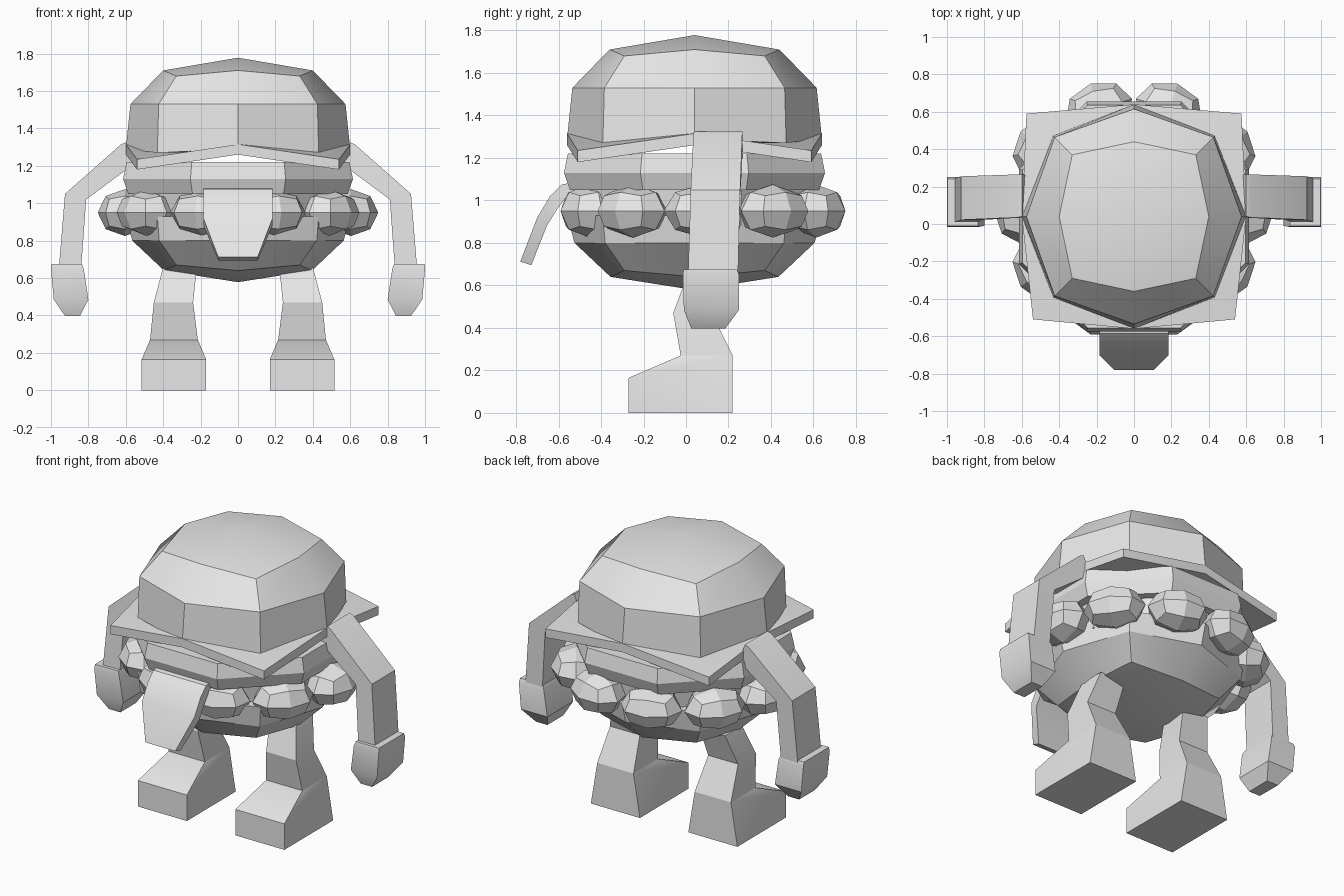
import bpy, bmesh, math
from mathutils import Vector

if "Cube" in bpy.data.objects:
    bpy.data.objects.remove(bpy.data.objects["Cube"])

grey = bpy.data.materials.new("light grey")
grey.diffuse_color = (0.8, 0.8, 0.8, 1)
grey.use_nodes = True
grey.node_tree.nodes["Principled BSDF"].inputs["Base Color"].default_value = grey.diffuse_color
CY = 0.04  # y of the body axis


def finish(name, bm, mirror=False, angle=30):
    bmesh.ops.remove_doubles(bm, verts=bm.verts, dist=1e-5)
    bmesh.ops.recalc_face_normals(bm, faces=bm.faces)
    me = bpy.data.meshes.new(name)
    bm.to_mesh(me)
    bm.free()
    me.materials.append(grey)
    me.shade_smooth()
    me.set_sharp_from_angle(angle=math.radians(angle))
    ob = bpy.data.objects.new(name, me)
    bpy.context.collection.objects.link(ob)
    if mirror:
        ob.modifiers.new("mirror", 'MIRROR')
    return ob


def loft(name, rings, **kw):
    """Skin a list of equal-length point rings and cap both ends."""
    bm = bmesh.new()
    vs = [[bm.verts.new(p) for p in r] for r in rings]
    n = len(vs[0])
    for a, b in zip(vs, vs[1:]):
        for i in range(n):
            j = (i + 1) % n
            bm.faces.new((a[i], a[j], b[j], b[i]))
    bm.faces.new(vs[0])
    bm.faces.new(vs[-1])
    return finish(name, bm, **kw)


def hull(name, points, **kw):
    bm = bmesh.new()
    for p in points:
        bm.verts.new(p)
    bmesh.ops.convex_hull(bm, input=bm.verts)
    bmesh.ops.dissolve_limit(bm, angle_limit=math.radians(2),
                             verts=bm.verts, edges=bm.edges)
    return finish(name, bm, **kw)


def octagon(z, r, z_diag=None, r_diag=None, turn=0.0):
    """Eight points whose diagonal corners may differ from the axis ones."""
    out = []
    for i in range(8):
        a = math.radians(45 * i + turn)
        rr = r_diag if i % 2 and r_diag else r
        zz = z_diag if i % 2 and z_diag else z
        out.append((rr * math.cos(a), CY + rr * math.sin(a), zz))
    return out


def rect(x0, x1, y0, y1, z):
    return [(x0, y0, z), (x1, y0, z), (x1, y1, z), (x0, y1, z)]


def dome(name, rings, apex):
    """Bun half: octagonal rings with a shallow fan to the apex."""
    bm = bmesh.new()
    vs = [[bm.verts.new(p) for p in octagon(*r)] for r in rings]
    tip = bm.verts.new((0, CY, apex))
    bm.faces.new(vs[0])
    for a, b in zip(vs, vs[1:]):
        for i in range(8):
            j = (i + 1) % 8
            bm.faces.new((a[i], a[j], b[j], b[i]))
    for i in range(8):
        bm.faces.new((vs[-1][i], vs[-1][(i + 1) % 8], tip))
    return finish(name, bm)


# Buns
dome("top_bun", [(1.29, 0.60, 1.27, 0.61), (1.53, 0.575, 1.53, 0.60),
                 (1.71, 0.40, 1.68, 0.467)], 1.778)
dome("bottom_bun", [(0.93, 0.60, 0.93, 0.61), (0.80, 0.565, 0.80, 0.595),
                    (0.64, 0.395, 0.67, 0.467)], 0.578)

# Cheese slice with drooping corners
bm = bmesh.new()
bmesh.ops.create_grid(bm, x_segments=2, y_segments=2, size=1)
for v in bm.verts:
    x, y = v.co.x, v.co.y
    corner = abs(x * y) > 0.5
    if corner:
        v.co = (x * (0.575 if y > 0 else 0.54), CY + y * 0.55, 1.235)
    else:
        v.co = (x * 0.60, CY + y * 0.60, 1.315)
geo = bmesh.ops.extrude_face_region(bm, geom=bm.faces[:])
for g in geo["geom"]:
    if isinstance(g, bmesh.types.BMVert):
        g.co.z -= 0.055
# remove the interior duplicate of nothing: the extrusion keeps both skins
finish("cheese", bm)

# Tomato slice and patty core
loft("tomato", [octagon(1.05, 0.635, turn=22.5), octagon(1.13, 0.665, turn=22.5),
                octagon(1.22, 0.645, turn=22.5)])
loft("patty", [octagon(0.88, 0.56, turn=22.5), octagon(1.06, 0.58, turn=22.5)])

# Ring of ten lettuce puffs
for k in range(10):
    bm = bmesh.new()
    bmesh.ops.create_cube(bm, size=2)
    bmesh.ops.subdivide_edges(bm, edges=bm.edges[:], cuts=1, use_grid_fill=True)
    for v in bm.verts:
        c = v.co.normalized()
        v.co = Vector((c.x * 0.145, c.y * 0.185, c.z * 0.125))
    ob = finish("lettuce_puff", bm, angle=25)
    a = math.radians(36 * k)
    ob.location = (0.605 * math.cos(a), 0.08 + 0.56 * math.sin(a), 0.95)
    ob.rotation_euler.z = a

# Hanging tongue: sections of half width, front y/z, back y/z
tongue = [(0.185, -0.50, 1.09, -0.50, 1.03), (0.185, -0.585, 1.075, -0.56, 1.02),
          (0.185, -0.64, 1.02, -0.605, 0.96), (0.185, -0.70, 0.92, -0.655, 0.88),
          (0.105, -0.78, 0.712, -0.728, 0.695)]
loft("tongue", [[(-w, fy, fz), (w, fy, fz), (w, by, bz), (-w, by, bz)]
                for w, fy, fz, by, bz in tongue])

# Arms: sections of inner x/z, outer x/z, y range
arm = [(0.55, 1.20, 0.60, 1.325, 0.04, 0.265), (0.59, 1.185, 0.625, 1.315, 0.035, 0.265),
       (0.812, 1.02, 0.925, 1.05, 0.022, 0.255), (0.838, 0.66, 0.957, 0.66, 0.01, 0.245)]
loft("arm", [[(xi, y0, zi), (xo, y0, zo), (xo, y1, zo), (xi, y1, zi)]
             for xi, zi, xo, zo, y0, y1 in arm], mirror=True)

# Hands
hull("hand", rect(0.835, 0.998, -0.01, 0.24, 0.675) + rect(0.825, 1.0, -0.015, 0.25, 0.65)
     + rect(0.80, 0.985, -0.01, 0.25, 0.485) + rect(0.845, 0.925, 0.025, 0.185, 0.397),
     mirror=True)

# Legs and wedge feet
loft("leg", [rect(0.215, 0.47, -0.025, 0.22, 0.27), rect(0.24, 0.45, -0.06, 0.12, 0.47),
             rect(0.22, 0.40, 0.01, 0.18, 0.66)], mirror=True)
hull("foot", rect(0.17, 0.515, -0.27, 0.22, 0) + rect(0.215, 0.47, -0.025, 0.22, 0.27)
     + [(0.17, -0.27, 0.165), (0.515, -0.27, 0.165)], mirror=True)
